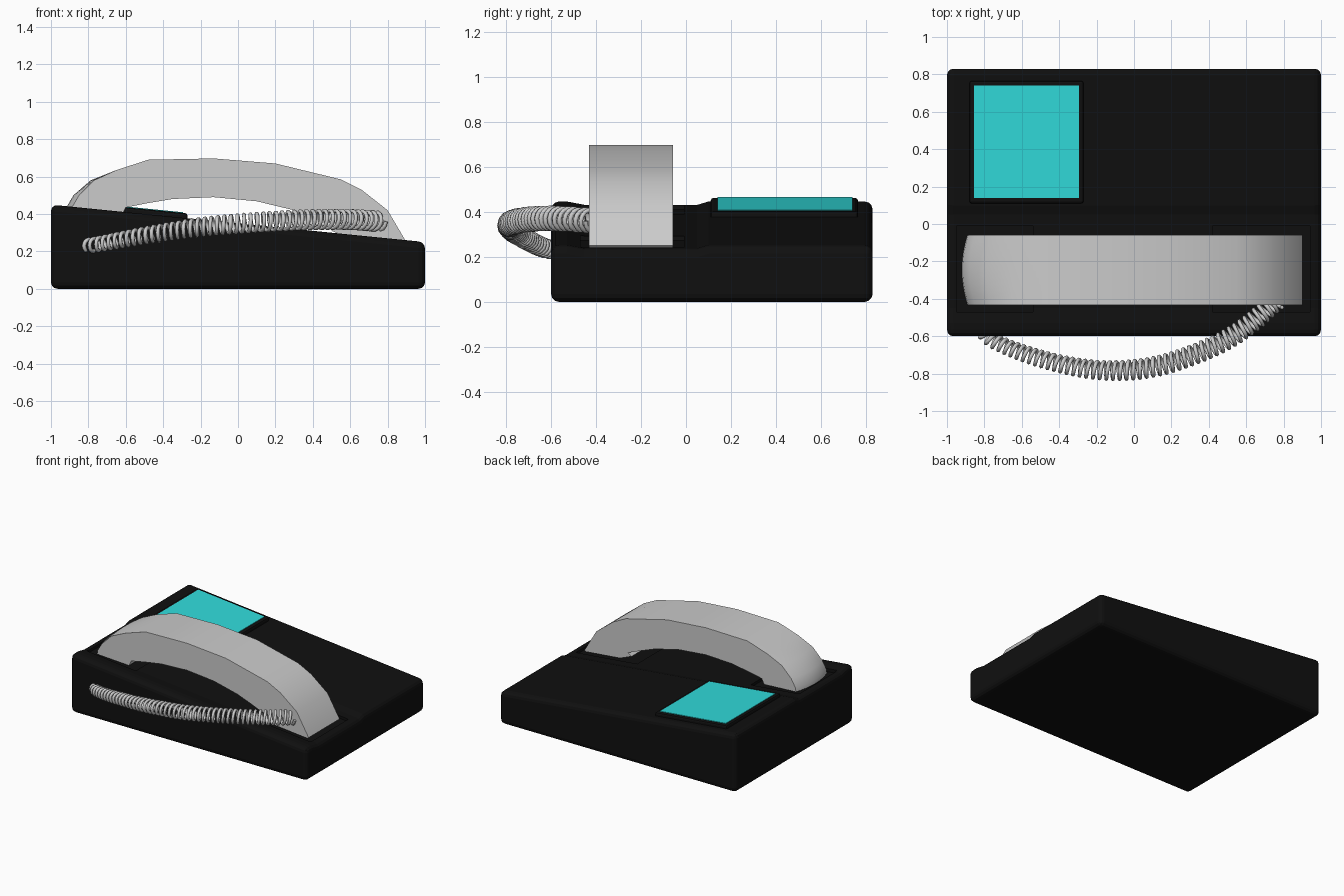
import bpy, bmesh, math
from mathutils import Vector

if "Cube" in bpy.data.objects:
    bpy.data.objects.remove(bpy.data.objects["Cube"])


def slope(x):
    """Height of the slanted top at x."""
    return 0.35 - 0.1 * x


def paint(ob, name, rgb):
    m = bpy.data.materials.new(name)
    m.diffuse_color = (*rgb, 1)
    m.use_nodes = True
    m.node_tree.nodes["Principled BSDF"].inputs["Base Color"].default_value = m.diffuse_color
    ob.data.materials.append(m)


def loft(name, rings, smooth=None):
    """Skin matching rings of points and cap both ends."""
    bm = bmesh.new()
    vs = [[bm.verts.new(p) for p in r] for r in rings]
    n = len(rings[0])
    for a, b in zip(vs, vs[1:]):
        for i in range(n):
            j = (i + 1) % n
            bm.faces.new((a[i], a[j], b[j], b[i]))
    bm.faces.new(vs[0])
    bm.faces.new(vs[-1][::-1])
    bmesh.ops.recalc_face_normals(bm, faces=bm.faces)
    me = bpy.data.meshes.new(name)
    bm.to_mesh(me)
    bm.free()
    ob = bpy.data.objects.new(name, me)
    bpy.context.collection.objects.link(ob)
    if smooth:
        me.shade_smooth()
        me.set_sharp_from_angle(angle=math.radians(smooth))
    return ob


def slab(name, x0, x1, y0, y1, low, high):
    """Box whose top and bottom follow the slanted top."""
    prof = [(x0, slope(x0) + low), (x1, slope(x1) + low),
            (x1, slope(x1) + high), (x0, slope(x0) + high)]
    return loft(name, [[(x, y, z) for x, z in prof] for y in (y0, y1)])


def bevel(ob, width, segments):
    b = ob.modifiers.new("bevel", 'BEVEL')
    b.width, b.segments = width, segments
    b.limit_method = 'ANGLE'
    b.angle_limit = math.radians(40)


# Slanted body with a shallow trough under the handset
TOP = [(0.83, 0), (0.10, 0), (0.05, -0.015), (-0.45, -0.015), (-0.53, 0), (-0.6, 0)]
body = loft("body", [[(x, -0.6, 0), (x, 0.83, 0)] +
                     [(x, y, slope(x) + d) for y, d in TOP] for x in (-1, 1)])
bevel(body, 0.035, 3)
paint(body, "black", (0.005, 0.005, 0.005))

# Pockets that receive the two ends of the handset
for side, x0, x1 in (("left", -0.95, -0.54), ("right", 0.42, 0.94)):
    cut = slab(side + "_pocket_cutter", x0, x1, -0.47, -0.01, -0.035, 0.1)
    cut.hide_render = True
    cut.hide_viewport = True
    cut.display_type = 'WIRE'
    m = body.modifiers.new(side + "_pocket", 'BOOLEAN')
    m.operation = 'DIFFERENCE'
    m.solver = 'EXACT'
    m.object = cut

# Raised screen surround and screen
frame = slab("screen_frame", -0.88, -0.27, 0.11, 0.765, -0.02, 0.026)
bevel(frame, 0.012, 2)
paint(frame, "frame_black", (0.005, 0.005, 0.005))
screen = slab("screen", -0.855, -0.295, 0.14, 0.74, 0.0, 0.03)
paint(screen, "cyan", (0.03, 0.72, 0.72))

# Handset: arched profile across its depth, rounded at the earpiece end
ARCH = [(-0.89, 0.41), (-0.885, 0.44), (-0.85, 0.50), (-0.77, 0.58), (-0.65, 0.635),
        (-0.48, 0.69), (-0.13, 0.697), (0.20, 0.67), (0.55, 0.585), (0.66, 0.53),
        (0.80, 0.42), (0.90, 0.25), (0.89, 0.242), (0.60, 0.27), (0.50, 0.31),
        (0.53, 0.33), (0.42, 0.375), (0.30, 0.42), (0.10, 0.468), (-0.13, 0.49),
        (-0.35, 0.48), (-0.50, 0.455), (-0.60, 0.435), (-0.62, 0.395)]
rings = []
for k in range(11):
    t = k / 5 - 1
    bulge = 0.03 * (1 - t * t)
    rings.append([(x - bulge * min(1, max(0, (-0.65 - x) / 0.2)), -0.245 + 0.187 * t, z)
                  for x, z in ARCH])
loft("handset", rings, 25)

# Cord: a coil wound around a smooth path
PATH = [Vector(p) for p in (
    (-0.82, -0.56, 0.23), (-0.74, -0.63, 0.24), (-0.50, -0.72, 0.285), (-0.20, -0.78, 0.33),
    (0.10, -0.765, 0.355), (0.40, -0.665, 0.37), (0.60, -0.55, 0.37), (0.76, -0.41, 0.36))]


def along(t):
    """Catmull-Rom point on the path, t in 0..1."""
    n = len(PATH) - 1
    i = min(int(t * n), n - 1)
    u = t * n - i
    b, c = PATH[i], PATH[i + 1]
    a = PATH[i - 1] if i else 2 * b - c
    d = PATH[i + 2] if i + 2 <= n else 2 * c - b
    return 0.5 * (2 * b + (c - a) * u + (2 * a - 5 * b + 4 * c - d) * u ** 2
                  + (3 * b - a - 3 * c + d) * u ** 3)


samples = [along(i / 400) for i in range(401)]
dist = [0.0]
for p, q in zip(samples, samples[1:]):
    dist.append(dist[-1] + (q - p).length)
TURNS, STEPS = 50, 14
coil, j = [], 0
for k in range(TURNS * STEPS + 1):
    f = k / (TURNS * STEPS)
    while j < 399 and dist[j + 1] < f * dist[-1]:
        j += 1
    seg = samples[j + 1] - samples[j]
    p = samples[j] + seg * ((f * dist[-1] - dist[j]) / (dist[j + 1] - dist[j]))
    side = seg.cross(Vector((0, 0, 1))).normalized()
    up = side.cross(seg).normalized()
    r = 0.033 + 0.014 * min(1, f * 2)
    a = 2 * math.pi * k / STEPS
    coil.append(p + r * (math.cos(a) * side + math.sin(a) * up))
cu = bpy.data.curves.new("cord", 'CURVE')
cu.dimensions = '3D'
cu.bevel_depth = 0.011
cu.bevel_resolution = 1
cu.use_fill_caps = True
sp = cu.splines.new('POLY')
sp.points.add(len(coil) - 1)
for pt, p in zip(sp.points, coil):
    pt.co = (*p, 1)
sp.use_smooth = True
bpy.context.collection.objects.link(bpy.data.objects.new("cord", cu))
